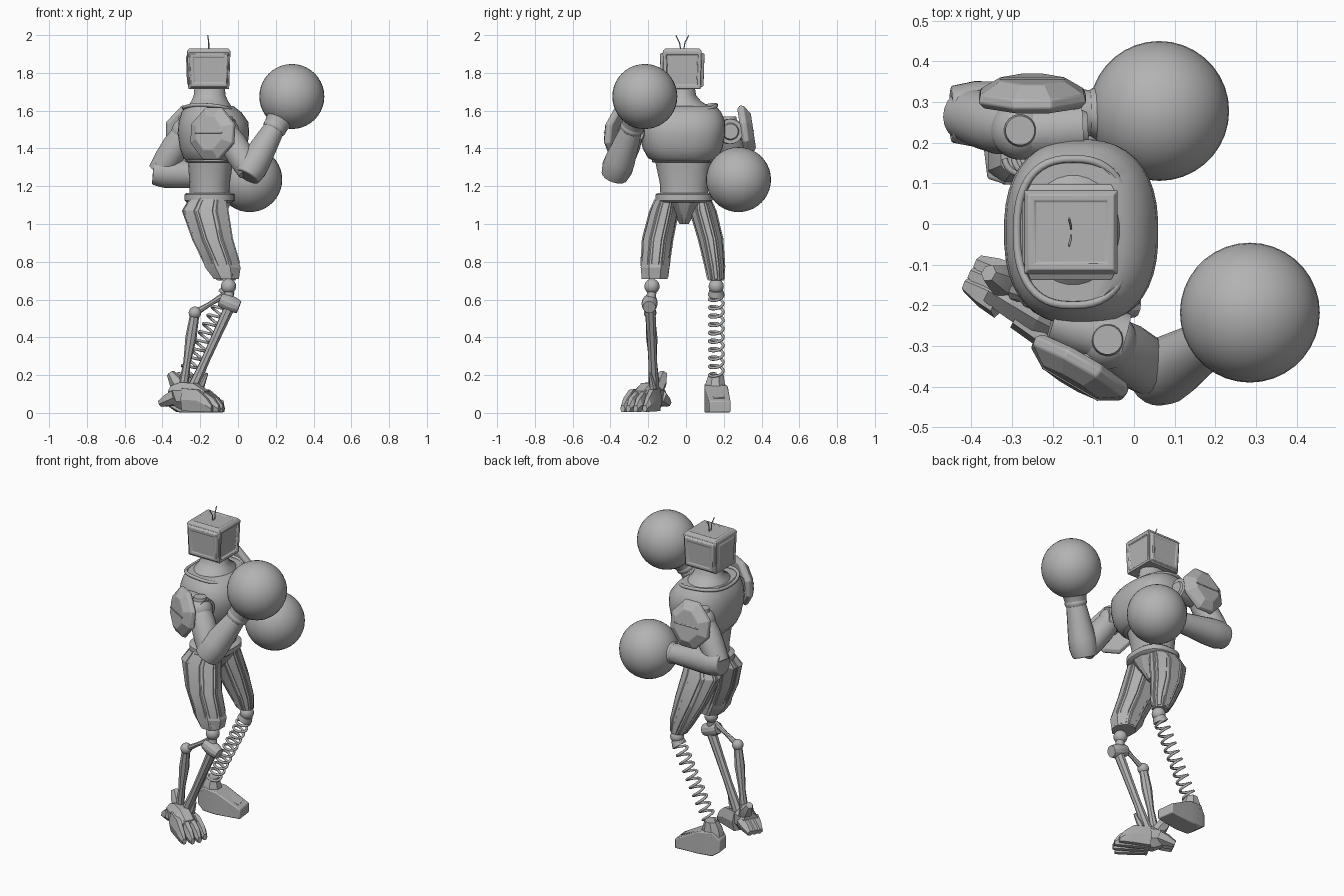
import bpy, bmesh, math
from mathutils import Vector as V

if "Cube" in bpy.data.objects:
    bpy.data.objects.remove(bpy.data.objects["Cube"])

GREY = (0.45, 0.45, 0.45, 1)
metal = bpy.data.materials.new("plain grey")
metal.use_nodes = True
metal.diffuse_color = GREY
metal.node_tree.nodes["Principled BSDF"].inputs["Base Color"].default_value = GREY


def finish(name, bm, angle=35, bevel=0):
    bmesh.ops.recalc_face_normals(bm, faces=bm.faces)
    me = bpy.data.meshes.new(name)
    bm.to_mesh(me)
    bm.free()
    ob = bpy.data.objects.new(name, me)
    bpy.context.collection.objects.link(ob)
    me.materials.append(metal)
    if bevel:
        mod = ob.modifiers.new("bevel", "BEVEL")
        mod.width = bevel
        mod.segments = 2
    bpy.ops.object.select_all(action="DESELECT")
    ob.select_set(True)
    bpy.context.view_layer.objects.active = ob
    bpy.ops.object.shade_smooth_by_angle(angle=math.radians(angle))


def loft(name, rings, axis=(0, 0, 1), side=(0, 1, 0), n=28, power=1.0,
         angle=40, bevel=0, panels=0):
    """Skin rings (x, y, z, radius_u, radius_side) set square to the axis."""
    w = V(axis).normalized()
    v = V(side)
    v = (v - w * v.dot(w)).normalized()
    u = v.cross(w)
    bm = bmesh.new()
    loops = []
    for x, y, z, ru, rv in rings:
        loop = []
        for i in range(n):
            a = math.tau * (i + 0.5) / n
            c, s = math.cos(a), math.sin(a)
            c = math.copysign(abs(c) ** power, c)
            s = math.copysign(abs(s) ** power, s)
            loop.append(bm.verts.new(V((x, y, z)) + u * ru * c + v * rv * s))
        loops.append(loop)
    columns = []
    for i in range(n):
        j = (i + 1) % n
        columns.append([bm.faces.new((a[i], a[j], b[j], b[i]))
                        for a, b in zip(loops, loops[1:])])
    bm.faces.new(loops[0])
    bm.faces.new(loops[-1])
    if panels:
        # One long raised panel down each side
        bmesh.ops.recalc_face_normals(bm, faces=bm.faces)
        for col in columns:
            bmesh.ops.inset_region(bm, faces=col, thickness=panels, depth=0)
            bmesh.ops.inset_region(bm, faces=col, thickness=0.003, depth=0.005)
    finish(name, bm, angle, bevel)


def rod(name, a, b, *radii, n=20, side=(0, 0.3, 1), **kw):
    """Straight part from a to b, with radii spaced evenly along it."""
    a, b = V(a), V(b)
    rings = [(*a.lerp(b, i / (len(radii) - 1)), r, r) for i, r in enumerate(radii)]
    loft(name, rings, b - a, side, n, **kw)


def ball(name, pos, r):
    bm = bmesh.new()
    bmesh.ops.create_uvsphere(bm, u_segments=36, v_segments=20, radius=r)
    bmesh.ops.translate(bm, verts=bm.verts, vec=pos)
    finish(name, bm, 60)


def wire(name, pts, r, closed=False):
    cu = bpy.data.curves.new(name, "CURVE")
    cu.dimensions = "3D"
    cu.bevel_depth = r
    cu.bevel_resolution = 2
    cu.use_fill_caps = True
    sp = cu.splines.new("POLY")
    sp.points.add(len(pts) - 1)
    for p, co in zip(sp.points, pts):
        p.co = (*co, 1)
    sp.use_cyclic_u = closed
    cu.materials.append(metal)
    ob = bpy.data.objects.new(name, cu)
    bpy.context.collection.objects.link(ob)


# Boxy head with a sunken screen, raised cheek plates and a chamfered top
bm = bmesh.new()
bmesh.ops.create_cube(bm, size=1)
for vert in bm.verts:
    shrink = 0.94 if vert.co.z < 0 else 1
    vert.co = V((-0.155 + vert.co.x * 0.23 * shrink,
                 -0.02 + vert.co.y * 0.205 * shrink, 1.815 + vert.co.z * 0.2))
bm.normal_update()


def inset(face, *steps):
    for thickness, depth in steps:
        bmesh.ops.inset_individual(bm, faces=[face], thickness=thickness, depth=depth)


for f in list(bm.faces):
    if f.normal.x > 0.5:
        inset(f, (0.022, 0), (0.01, -0.012))
    elif abs(f.normal.y) > 0.5:
        inset(f, (0.01, 0), (0.012, 0.016), (0.02, 0), (0.008, -0.004))
    elif f.normal.x < -0.5:
        inset(f, (0.03, 0), (0.012, 0.006))
    elif f.normal.z > 0:
        inset(f, (0.015, 0.014), (0.02, 0), (0.004, -0.004))
finish("head", bm, 30, 0.006)
for s, label in ((1, "left"), (-1, "right")):
    wire(label + "_antenna", [(-0.155, -0.02 + s * 0.008, 1.92),
                              (-0.155, -0.02 + s * 0.014, 1.96),
                              (-0.16, -0.02 + s * 0.034, 1.998)], 0.003)

# Neck, chest and waist
loft("neck", [(-0.15, -0.015, 1.58, 0.14, 0.17), (-0.15, -0.015, 1.625, 0.115, 0.135),
              (-0.15, -0.015, 1.65, 0.098, 0.095), (-0.15, -0.015, 1.68, 0.085, 0.07),
              (-0.15, -0.015, 1.73, 0.08, 0.06)])
loft("chest", [(-0.14, -0.015, 1.325, 0.125, 0.14), (-0.135, -0.017, 1.35, 0.155, 0.185),
               (-0.13, -0.018, 1.40, 0.178, 0.212), (-0.13, -0.02, 1.48, 0.19, 0.228),
               (-0.13, -0.02, 1.54, 0.185, 0.228), (-0.14, -0.02, 1.59, 0.16, 0.208),
               (-0.15, -0.02, 1.625, 0.125, 0.18)], n=40, power=0.82)
loft("waist", [(-0.15, -0.01, 1.13, 0.105, 0.125), (-0.15, -0.01, 1.22, 0.108, 0.13),
               (-0.145, -0.015, 1.345, 0.122, 0.152)], power=0.85)
rim = []
for i in range(48):
    c, s = math.cos(math.tau * i / 48), math.sin(math.tau * i / 48)
    c, s = (math.copysign(abs(k) ** 0.8, k) for k in (c, s))
    rim.append((-0.15 + 0.138 * c, -0.02 + 0.18 * s, 1.602 - 0.012 * c + 0.027 * s * s))
wire("collar_rim", rim, 0.01, True)
loft("chest_hem", [(-0.14, -0.015, z, 0.132 + d, 0.16 + d)
                   for z, d in ((1.325, 0), (1.33, 0.006), (1.35, 0.008), (1.355, 0))],
     power=0.85)

# Belt and pelvis
loft("belt", [(-0.15, -0.01, z, 0.122 + d, 0.14 + d)
              for z, d in ((1.115, 0), (1.125, 0.012), (1.155, 0.012), (1.165, 0))],
     power=0.8)
loft("pelvis", [(-0.16, -0.01, 1.0, 0.05, 0.025), (-0.16, -0.01, 1.06, 0.10, 0.06),
                (-0.15, -0.01, 1.125, 0.125, 0.13)], n=12, angle=25)


# Arms, each ending in a round glove
def arm(label, shoulder, hinge, elbow, wrist, glove, pad, pad_normal):
    s, e, w, g = V(shoulder), V(elbow), V(wrist), V(glove)
    ball(label + "_shoulder", s, 0.072)
    # Hinge drum across the shoulder, with a stepped end and a cap on top
    back, front = (V(h) for h in hinge)
    step = (front - back).normalized() * 0.012
    rod(label + "_shoulder_hinge", back, front, 0.058, 0.066, 0.068, 0.066)
    rod(label + "_shoulder_hinge_cap", front, front + step, 0.046, 0.04)
    rod(label + "_shoulder_top_cap", s, s + V((0, 0, 0.078)), 0.044, 0.044, 0.036,
        side=(0, 1, 0))
    rod(label + "_upper_arm", s, e, 0.062, 0.073, 0.072, 0.064)
    f = (w - e).normalized()
    rod(label + "_forearm", e - f * 0.035, w, 0.07, 0.082, 0.08, 0.074, 0.068, 0.062,
        0.055, bevel=0.006)
    rod(label + "_cuff", w - f * 0.02, w + f * 0.02, 0.056, 0.064, 0.064, 0.056)
    rod(label + "_glove_neck", w, g, 0.06, 0.07, 0.1, 0.13, 0.13, n=28)
    ball(label + "_glove", g, 0.172)
    # Faceted shield over the shoulder, crossed by a thin seam
    p, nrm = V(pad), V(pad_normal).normalized()
    steps = ((-0.035, 0.13, 0.138), (-0.02, 0.145, 0.155), (0.0, 0.14, 0.15),
             (0.032, 0.085, 0.1))
    loft(label + "_shoulder_shield", [(*(p + nrm * d), ru, rv) for d, ru, rv in steps],
         nrm, (0, 0, 1), 8, power=1.15, angle=22, bevel=0.004)
    across = nrm.cross(V((0, 0, 1))).normalized()
    rod(label + "_shield_seam", p + nrm * 0.031 - across * 0.08,
        p + nrm * 0.031 + across * 0.08, 0.005, 0.005, n=6)
    rod(label + "_shield_arm_mount", s, p, 0.045, 0.045, n=12)


arm("right", (-0.065, -0.285, 1.49), ((-0.2, -0.235, 1.5), (-0.025, -0.285, 1.49)),
    (0.062, -0.37, 1.28), (0.195, -0.285, 1.51),
    (0.285, -0.218, 1.675), (-0.14, -0.365, 1.48), (-0.5, -0.86, 0.1))
arm("left", (-0.28, 0.23, 1.49), ((-0.31, 0.225, 1.49), (-0.125, 0.235, 1.49)),
    (-0.415, 0.27, 1.275), (-0.09, 0.273, 1.25),
    (0.062, 0.278, 1.235), (-0.25, 0.325, 1.49), (0, 1, 0.15))

# Panelled thighs; the right one is bulkier
loft("right_thigh", [(-0.155, -0.10, 1.135, 0.10, 0.065), (-0.173, -0.115, 1.07, 0.128, 0.08),
                     (-0.135, -0.15, 0.92, 0.112, 0.085), (-0.088, -0.162, 0.80, 0.10, 0.08),
                     (-0.06, -0.165, 0.71, 0.066, 0.07)], n=8, angle=20, panels=0.01)
loft("right_knee_guard", [(-0.095, -0.162, 0.81, 0.10, 0.08), (-0.08, -0.164, 0.77, 0.102, 0.082),
                          (-0.062, -0.166, 0.71, 0.072, 0.074)], n=8, angle=20)
loft("left_thigh", [(-0.16, 0.08, 1.135, 0.10, 0.05), (-0.175, 0.09, 1.07, 0.125, 0.072),
                    (-0.135, 0.13, 0.92, 0.108, 0.068), (-0.085, 0.152, 0.78, 0.08, 0.055),
                    (-0.06, 0.16, 0.70, 0.05, 0.045)], n=8, angle=20, panels=0.01)
for label, y in (("right", -0.18), ("left", 0.16)):
    ball(label + "_knee", (-0.05, y, 0.67), 0.04)

# Right shin: twin struts on a pivot
rod("right_knee_stem", (-0.05, -0.18, 0.65), (-0.045, -0.19, 0.57), 0.025, 0.025)
rod("right_knee_pivot", (-0.095, -0.19, 0.6), (0.005, -0.195, 0.56), 0.034, 0.042, 0.042,
    0.034, n=12, angle=25)
rod("right_knee_link", (-0.07, -0.19, 0.625), (-0.225, -0.19, 0.53), 0.018, 0.012, 0.018, n=8)
ball("right_calf_joint", (-0.228, -0.19, 0.53), 0.033)
rod("right_front_strut", (-0.04, -0.19, 0.57), (-0.24, -0.17, 0.13), 0.03, 0.026, 0.024,
    0.03, n=8, angle=20)
rod("right_rear_strut", (-0.228, -0.19, 0.53), (-0.29, -0.165, 0.14), 0.024, 0.03, 0.02,
    0.026, n=8, angle=20)
rod("right_ankle_spike", (-0.20, -0.175, 0.13), (-0.165, -0.19, 0.21), 0.02, 0.008, n=6)

# Right clawed foot
ahead = V((0.88, -0.47, 0)).normalized()
across = V((-ahead.y, ahead.x, 0))
mid = V((-0.27, -0.19, 0))


def on_foot(f, s, z):
    return mid + ahead * f + across * s + V((0, 0, z))


def foot_part(name, rings, n=8):
    loft(name, [(*on_foot(f, s, z), h, w) for f, s, z, h, w in rings],
         ahead, across, n, angle=20)


foot_part("right_foot", [(-0.09, 0, 0.095, 0.05, 0.05), (-0.03, 0, 0.09, 0.078, 0.06),
                         (0.05, 0, 0.085, 0.078, 0.07), (0.12, 0, 0.065, 0.055, 0.068)])
for i, s in enumerate((-0.06, -0.02, 0.02, 0.06)):
    reach = 0.215 - abs(s) * 0.5
    foot_part(f"right_toe_{i + 1}", [(0.0, s * 0.8, 0.07, 0.07, 0.025),
                                     (0.10, s, 0.065, 0.066, 0.026),
                                     (reach - 0.03, s * 1.1, 0.042, 0.042, 0.024),
                                     (reach, s * 1.1, 0.022, 0.02, 0.014)], 6)
for i, s in enumerate((-0.03, 0, 0.03)):
    rod(f"right_heel_claw_{i + 1}", on_foot(-0.05, s, 0.09), on_foot(-0.145, s, 0.05),
        0.042, 0.036, 0.02, n=6, angle=20)
rod("right_heel_spur", on_foot(-0.04, 0.02, 0.12), on_foot(-0.11, 0.02, 0.21),
    0.035, 0.04, 0.022, n=6, angle=20)

# Left shin: coil spring
top, base = V((-0.06, 0.16, 0.635)), V((-0.285, 0.16, 0.19))
w = (base - top).normalized()
v = V((0, 1, 0))
u = v.cross(w)
turns, steps = 10, 200
coil = []
for i in range(steps + 1):
    a = math.tau * turns * i / steps
    coil.append(top.lerp(base, i / steps) + (u * math.cos(a) + v * math.sin(a)) * 0.037)
wire("left_spring", coil, 0.0075)
rod("left_spring_top_cap", top - w * 0.02, top + w * 0.012, 0.036, 0.044, n=20)

# Left wedge shoe
loft("left_foot", [(-0.365, 0.15, 0.07, 0.05, 0.055), (-0.32, 0.153, 0.078, 0.105, 0.08),
                   (-0.23, 0.16, 0.072, 0.1, 0.088), (-0.08, 0.18, 0.033, 0.042, 0.08)],
     (1, 0.12, 0), (0, 1, 0), 4, angle=20, bevel=0.006)
loft("left_foot_top_plate", [(-0.26, 0.157, 0.14, 0.016, 0.05), (-0.11, 0.175, 0.07, 0.016, 0.04)],
     (1, 0.12, -0.47), (0, 1, 0), 4, angle=20)
loft("left_ankle", [(-0.295, 0.155, 0.12, 0.07, 0.062), (-0.295, 0.155, 0.165, 0.058, 0.053),
                    (-0.29, 0.16, 0.205, 0.04, 0.042)], n=8, angle=20)
